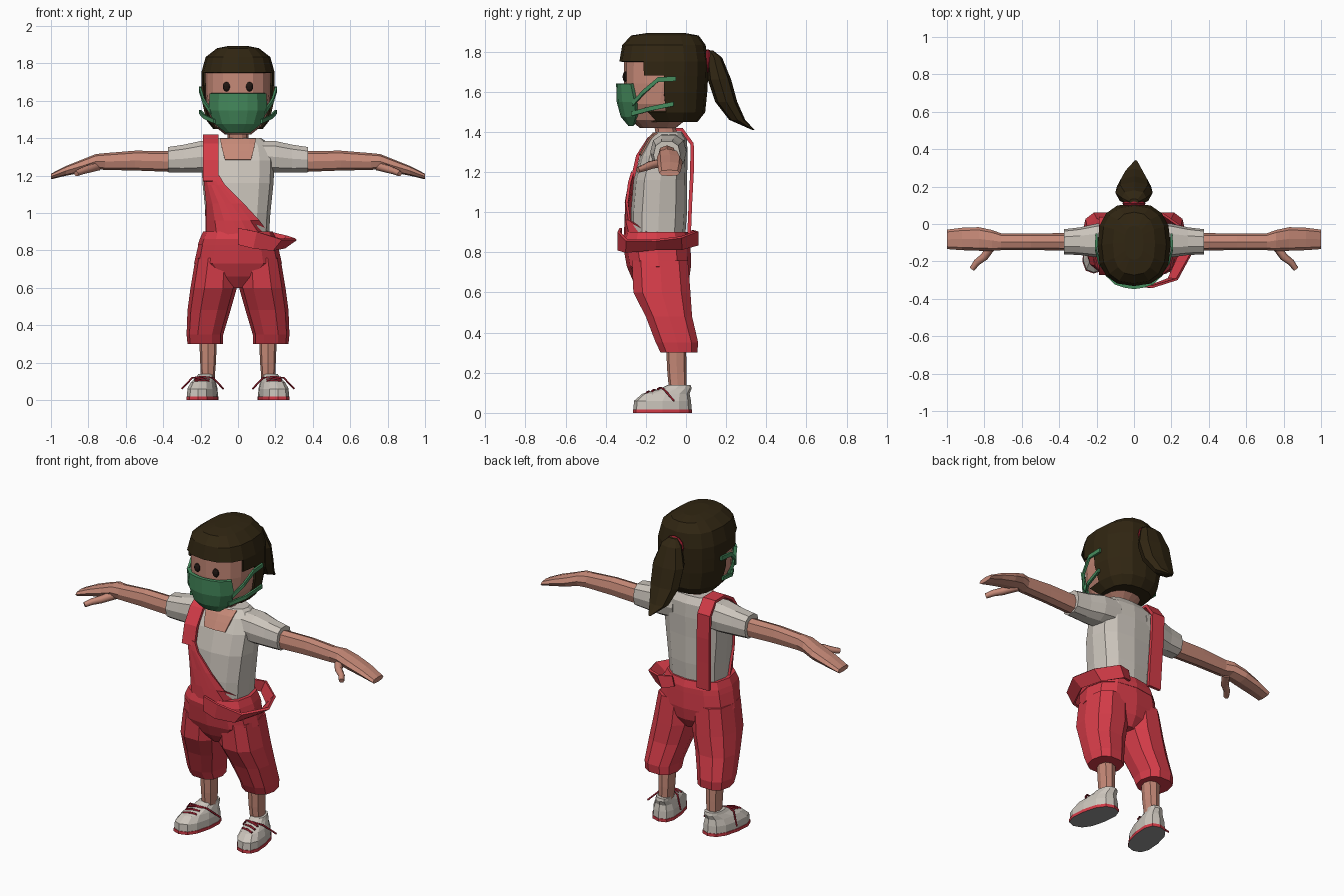
import bpy, bmesh, math
from mathutils import Vector
from mathutils.bvhtree import BVHTree

if "Cube" in bpy.data.objects:
    bpy.data.objects.remove(bpy.data.objects["Cube"])


def material(name, rgb):
    m = bpy.data.materials.new(name)
    m.use_nodes = True
    m.diffuse_color = (*rgb, 1)
    m.node_tree.nodes["Principled BSDF"].inputs["Base Color"].default_value = (*rgb, 1)
    return m


SKIN = material("skin", (.56, .25, .185))
HAIR = material("dark brown hair", (.03, .019, .006))
RED = material("red cloth", (.66, .045, .065))
WHITE = material("off white cloth", (.6, .555, .5))
GREEN = material("green mask", (.06, .26, .11))
LACE = material("dark red lace", (.3, .012, .025))
EYE = material("eye brown", (.015, .008, .006))
GREY = material("sole grey", (.3, .3, .3))


def finish(name, bm, *mats):
    bmesh.ops.recalc_face_normals(bm, faces=bm.faces[:])
    mesh = bpy.data.meshes.new(name)
    bm.to_mesh(mesh)
    bm.free()
    for m in mats:
        mesh.materials.append(m)
    ob = bpy.data.objects.new(name, mesh)
    bpy.context.collection.objects.link(ob)
    return ob


def loft(name, mat, rings, axis="z", n=12, p=.8, side=1, shear=0):
    """Skin rings (x, y, z, radius u, radius v) standing across an axis."""
    bm = bmesh.new()
    power = lambda t: math.copysign(abs(t) ** p, t) if abs(t) > 1e-6 else 0
    loops = []
    for x, y, z, ru, rv in rings:
        loop = []
        for i in range(n):
            a = math.tau * i / n
            u, v = ru * power(math.cos(a)), rv * power(math.sin(a))
            q = (x + u, y + v, z) if axis == "z" else (x, y + u, z + v)
            loop.append(bm.verts.new(((q[0] - shear * q[1]) * side, q[1], q[2])))
        loops.append(loop)
    for a, b in zip(loops, loops[1:]):
        for i in range(n):
            j = (i + 1) % n
            bm.faces.new((a[i], a[j], b[j], b[i]))
    bm.faces.new(loops[0])
    bm.faces.new(loops[-1])
    return finish(name, bm, mat)


def thicken(ob, amount):
    mod = ob.modifiers.new("thickness", "SOLIDIFY")
    mod.thickness, mod.offset = amount, 0


def sheet(name, mat, rows, thick=.012):
    """Cloth made of rows of points."""
    bm = bmesh.new()
    vs = [[bm.verts.new(q) for q in row] for row in rows]
    for a, b in zip(vs, vs[1:]):
        for i in range(len(a) - 1):
            bm.faces.new((a[i], a[i + 1], b[i + 1], b[i]))
    ob = finish(name, bm, mat)
    thicken(ob, thick)
    return ob


def strip(name, mat, pts, half, thick=.012):
    h = Vector(half)
    return sheet(name, mat, [(Vector(q) - h, Vector(q) + h) for q in pts], thick)


def panel(name, mat, target, rows, gap, thick, cols=7):
    """Cloth laid on the front of a target; rows are (z, x from, x to)."""
    bm = bmesh.new()
    bm.from_mesh(target.data)
    tree = BVHTree.FromBMesh(bm)
    bm.free()
    out = []
    for z, x0, x1 in rows:
        row = []
        for i in range(cols):
            x = x0 + (x1 - x0) * i / (cols - 1)
            hit = tree.ray_cast(Vector((x, -2, z)), Vector((0, 1, 0)))[0]
            row.append((x, (hit.y if hit else -.13) - gap, z))
        out.append(row)
    return sheet(name, mat, out, thick)


def tube(name, mat, pts, radius, taper=1):
    cu = bpy.data.curves.new(name, "CURVE")
    cu.dimensions, cu.bevel_depth, cu.bevel_resolution = "3D", radius, 1
    cu.use_fill_caps = True
    sp = cu.splines.new("POLY")
    sp.points.add(len(pts) - 1)
    for i, (sp_pt, q) in enumerate(zip(sp.points, pts)):
        sp_pt.co = (*q, 1)
        sp_pt.radius = 1 + (taper - 1) * i / (len(pts) - 1)
    tmp = bpy.data.objects.new(name + " path", cu)
    bpy.context.collection.objects.link(tmp)
    dg = bpy.context.evaluated_depsgraph_get()
    mesh = bpy.data.meshes.new_from_object(tmp.evaluated_get(dg))
    bpy.data.objects.remove(tmp)
    mesh.materials.clear()
    mesh.materials.append(mat)
    ob = bpy.data.objects.new(name, mesh)
    bpy.context.collection.objects.link(ob)


# Head, neck and eyes
head = loft("head", SKIN, [(0, -.14, 1.42, .07, .09), (0, -.14, 1.46, .12, .14),
            (0, -.13, 1.54, .162, .175), (0, -.115, 1.64, .175, .193),
            (0, -.11, 1.75, .175, .198), (0, -.11, 1.84, .12, .15)], n=16)
loft("neck", SKIN, [(0, -.09, 1.35, .075, .06), (0, -.1, 1.4, .055, .055),
                    (0, -.11, 1.46, .055, .055)], n=10)
for s, label in ((1, "left"), (-1, "right")):
    bpy.ops.mesh.primitive_uv_sphere_add(segments=10, ring_count=6, location=(s * .062, -.302, 1.675))
    eye = bpy.context.object
    eye.name = label + "_eye"
    eye.scale = (.02, .014, .026)
    eye.data.materials.append(EYE)

# Hair shell, opened around the face
hair = loft("hair", HAIR, [(0, -.08, 1.455, .13, .135), (0, -.1, 1.5, .165, .19),
            (0, -.11, 1.6, .187, .21), (0, -.11, 1.68, .19, .214),
            (0, -.11, 1.75, .19, .216), (0, -.11, 1.83, .168, .202),
            (0, -.105, 1.875, .11, .165), (0, -.1, 1.887, .05, .09)], n=16)
bm = bmesh.new()
bm.from_mesh(hair.data)
face_hole = []
for f in bm.faces:
    c = f.calc_center_median()
    if c.z < 1.75 and c.y < (-.2 if c.z > 1.68 else -.13):
        face_hole.append(f)
bmesh.ops.delete(bm, geom=face_hole, context="FACES")
bm.to_mesh(hair.data)
bm.free()
thicken(hair, .012)
loft("ponytail", HAIR, [(0, .12, 1.805, .025, .015), (0, .14, 1.77, .065, .04),
     (0, .167, 1.66, .1, .058), (0, .2, 1.55, .092, .055),
     (0, .255, 1.46, .06, .04), (.01, .335, 1.41, .008, .006)], n=8)
bpy.ops.mesh.primitive_torus_add(major_segments=12, minor_segments=6, major_radius=.05,
                                 minor_radius=.012, location=(0, .11, 1.75),
                                 rotation=(math.pi / 2, 0, 0))
bpy.context.object.name = "hair_tie"
bpy.context.object.data.materials.append(LACE)

# Face mask with ear loops
panel("mask", GREEN, head, [(1.64, -.145, .145), (1.55, -.148, .148), (1.48, -.118, .118),
                            (1.435, -.06, .06)], .03, .02)
for s, label in ((1, "left"), (-1, "right")):
    strip(label + "_upper_mask_loop", GREEN, [(s * .145, -.265, 1.54), (s * .185, -.21, 1.6),
          (s * .203, -.14, 1.66), (s * .2, -.05, 1.665)], (0, 0, .012))
    strip(label + "_lower_mask_loop", GREEN, [(s * .125, -.27, 1.49), (s * .18, -.18, 1.515),
          (s * .202, -.06, 1.54)], (0, 0, .011))

# Shirt
torso = loft("shirt", WHITE, [(0, -.14, .86, .165, .135), (0, -.135, 1, .173, .14),
             (0, -.128, 1.16, .19, .133), (0, -.11, 1.28, .195, .118),
             (0, -.09, 1.36, .18, .095), (0, -.085, 1.4, .125, .065)], p=.75)
panel("neckline", SKIN, torso, [(1.285, -.07, .07), (1.33, -.082, .082), (1.365, -.09, .09),
                                (1.395, -.095, .095)], .006, .009)

# Overalls: hips, waistband, bib and straps
loft("hips", RED, [(0, -.15, .9, .18, .15), (0, -.145, .83, .212, .168),
     (0, -.135, .73, .235, .16), (0, -.125, .66, .15, .14), (0, -.12, .6, .05, .1)])
loft("waistband", RED, [(0, -.145, .83, .215, .17), (0, -.148, .86, .205, .172),
                        (0, -.148, .9, .187, .158)])
panel("bib", RED, torso, [(1.2, -.18, -.1), (1.15, -.175, -.07), (1.05, -.165, .03),
                          (.96, -.165, .11), (.88, -.165, .17)], .028, .014)
strip("shoulder_strap", RED, [(-.145, -.265, 1.17), (-.145, -.24, 1.28), (-.145, -.185, 1.365),
      (-.145, -.11, 1.41), (-.145, -.02, 1.41), (-.145, .03, 1.34), (-.14, .03, 1.2),
      (-.135, .022, 1.05), (-.13, .015, .88)], (.042, 0, 0), .018)
loop = [(.0, -.325, .875, .045), (.1, -.335, .855, .045), (.23, -.295, .83, .03),
        (.31, -.15, .838, .022), (.265, -.025, .845, .03), (.15, .055, .87, .035),
        (.07, .03, .88, .03)]
sheet("fallen_strap", RED, [((x * .8, y, z - h), (x, y, z + h)) for x, y, z, h in loop], .014)

for s, label in ((1, "left"), (-1, "right")):
    # Sleeve, arm and hand
    loft(label + "_sleeve", WHITE, [(.09, -.085, 1.305, .09, .085), (.2, -.088, 1.3, .09, .088),
         (.29, -.092, 1.29, .074, .078), (.375, -.095, 1.285, .067, .07)], "x", 10, side=s)
    loft(label + "_arm", SKIN, [(.34, -.095, 1.275, .046, .056), (.55, -.095, 1.28, .045, .053),
         (.71, -.095, 1.275, .045, .045), (.76, -.088, 1.275, .056, .04),
         (.83, -.08, 1.252, .063, .035), (.92, -.08, 1.225, .06, .026),
         (1, -.082, 1.195, .052, .015)], "x", 8, side=s)
    tube(label + "_thumb", SKIN, [(s * .75, -.1, 1.25), (s * .8, -.175, 1.235),
         (s * .84, -.205, 1.222), (s * .865, -.24, 1.21)], .025, .6)

    # Trouser leg and shin
    loft(label + "_trouser_leg", RED, [(.115, -.13, .76, .112, .145), (.13, -.12, .6, .124, .148),
         (.155, -.085, .48, .115, .12), (.177, -.045, .35, .098, .11),
         (.175, -.035, .3, .095, .095)], n=10, side=s)
    loft(label + "_shin", SKIN, [(.163, -.04, .09, .036, .042), (.16, -.045, .2, .042, .048),
                                 (.16, -.05, .34, .048, .05)], n=8, side=s)

    # Shoe with red sole edge and grey underside
    sole = loft(label + "_sole", RED, [(.17, -.117, 0, .08, .148), (.17, -.117, .018, .08, .148)],
                side=s, shear=.17)
    sole.data.materials.append(GREY)
    for f in sole.data.polygons:
        f.material_index = int(f.normal.z < -.5)
    loft(label + "_shoe", WHITE, [(.17, -.117, .018, .077, .145), (.17, -.117, .06, .075, .142),
         (.168, -.1, .095, .062, .118), (.165, -.05, .122, .047, .078),
         (.163, -.035, .138, .043, .058)], side=s, shear=.17)

    # Laces: crossing bars and loose ends
    for k in range(3):
        y, z = -.13 - .028 * k, .124 - .009 * k
        tube(f"{label}_lace_bar_{k}", LACE, [(s * .155, y + .01, z - .006), (s * .192, y, z),
                                             (s * .232, y - .01, z - .006)], .006)
    for end, x in (("inner", .078), ("outer", .3)):
        mid = (x + .19) / 2
        tube(f"{label}_{end}_lace_end", LACE, [(s * .19, -.125, .125), (s * mid, -.11, .118),
                                               (s * x, -.06, .06)], .005)
